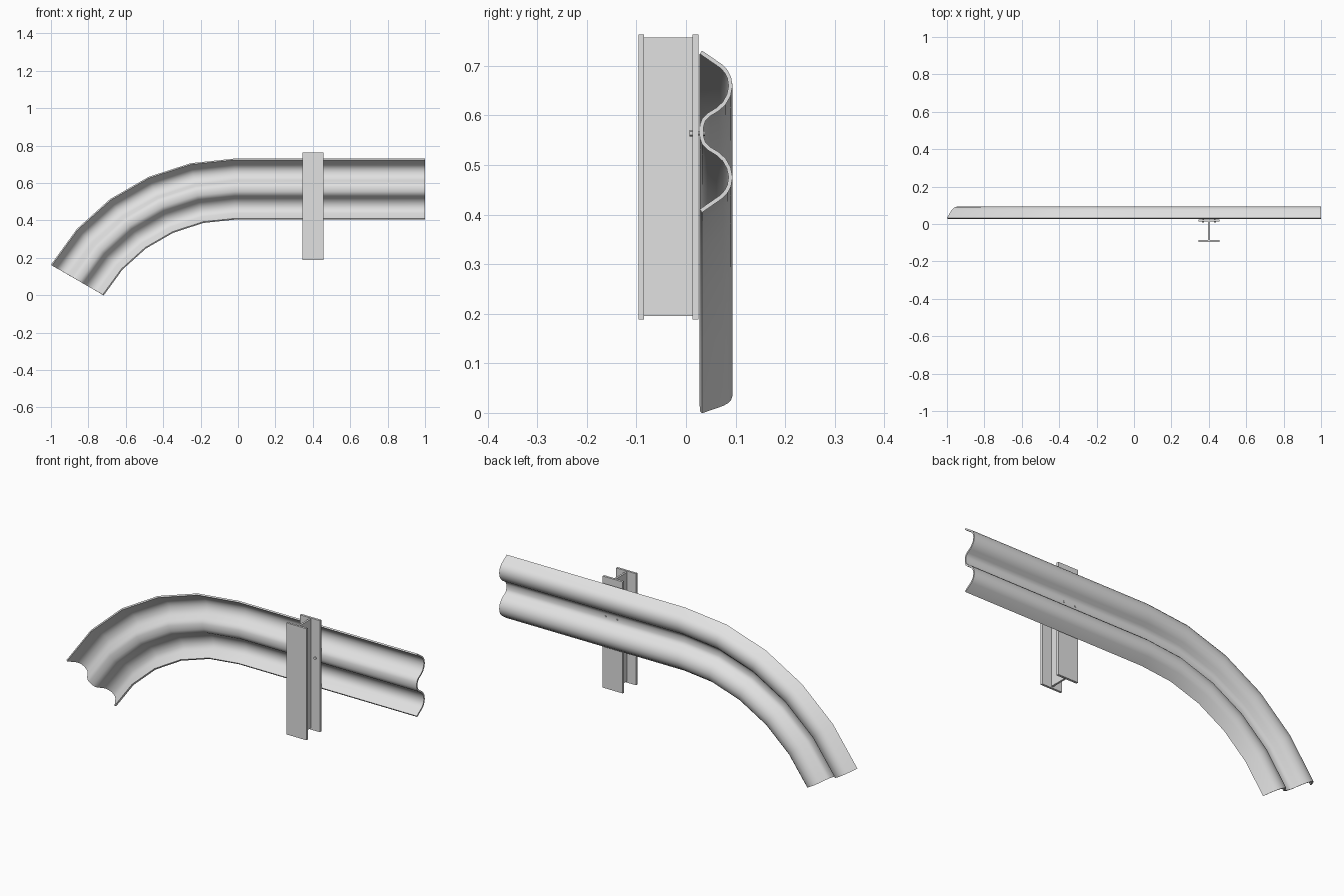
import bpy
import bmesh
import math

cube = bpy.data.objects.get("Cube")
if cube:
    bpy.data.objects.remove(cube, do_unlink=True)

# Single galvanised metal colour
metal = bpy.data.materials.new("galvanised_grey")
metal.use_nodes = True
metal.diffuse_color = (0.75, 0.75, 0.75, 1)
metal.node_tree.nodes["Principled BSDF"].inputs["Base Color"].default_value = metal.diffuse_color


def make_object(name, bm):
    bmesh.ops.recalc_face_normals(bm, faces=bm.faces[:])
    mesh = bpy.data.meshes.new(name)
    bm.to_mesh(mesh)
    bm.free()
    mesh.materials.append(metal)
    obj = bpy.data.objects.new(name, mesh)
    bpy.context.collection.objects.link(obj)
    return obj


def activate(obj):
    bpy.ops.object.select_all(action='DESELECT')
    obj.select_set(True)
    bpy.context.view_layer.objects.active = obj


def box(name, x, y, z):
    bm = bmesh.new()
    bmesh.ops.create_cube(bm, size=1)
    for v in bm.verts:
        for axis, (low, high) in enumerate((x, y, z)):
            v.co[axis] = low if v.co[axis] < 0 else high
    return make_object(name, bm)


def rod(name, x, z, radius, y_front, y_back, sides):
    bm = bmesh.new()
    bmesh.ops.create_cone(bm, cap_ends=True, segments=sides, radius1=radius,
                          radius2=radius, depth=y_back - y_front)
    for v in bm.verts:
        cx, cy, cz = v.co
        v.co = (x + cx, (y_front + y_back) / 2 + cz, z - cy)
    obj = make_object(name, bm)
    activate(obj)
    bpy.ops.object.shade_smooth_by_angle(angle=math.radians(40))


# Rail: double-wave section, mirrored about its valley and swept down an arc
RAIL_Z = 0.5675
ARC_X, ARC_Z = -0.017, -0.405
half = [(0.031, 0), (0.032, 0.013), (0.036, 0.024), (0.046, 0.034),
        (0.064, 0.045), (0.077, 0.057), (0.086, 0.073), (0.090, 0.092),
        (0.087, 0.109), (0.081, 0.121), (0.072, 0.131), (0.030, 0.160)]
section = [(y, -d) for y, d in reversed(half[1:])] + half
stations = [(1 - ARC_X, 0)] + [(0, math.radians(12 * i)) for i in range(6)]

bm = bmesh.new()
rows = []
for shift, angle in stations:
    row = []
    for y, d in section:
        radius = RAIL_Z + d - ARC_Z
        row.append(bm.verts.new((ARC_X + shift - radius * math.sin(angle), y,
                                 ARC_Z + radius * math.cos(angle))))
    rows.append(row)
for a, b in zip(rows, rows[1:]):
    for i in range(len(section) - 1):
        bm.faces.new((a[i], a[i + 1], b[i + 1], b[i]))
rail = make_object("guard_rail", bm)
solid = rail.modifiers.new("sheet_thickness", 'SOLIDIFY')
solid.thickness = 0.008
solid.offset = 0
solid.use_even_offset = True
activate(rail)
bpy.ops.object.modifier_apply(modifier=solid.name)
bpy.ops.object.shade_smooth_by_angle(angle=math.radians(35))

# I-beam post
POST_X = 0.401
flange_x = (POST_X - 0.057, POST_X + 0.057)
flange_z = (0.188, 0.763)
box("post_front_flange", flange_x, (-0.096, -0.085), flange_z)
box("post_back_flange", flange_x, (0.013, 0.025), flange_z)
box("post_web", (POST_X - 0.005, POST_X + 0.005), (-0.086, 0.014), (0.195, 0.757))

# Bolts joining rail and post
for side, offset in (("right", -0.032), ("left", 0.032)):
    x = POST_X + offset
    rod(side + "_bolt_shank", x, 0.564, 0.004, 0.008, 0.037, 12)
    rod(side + "_bolt_nut", x, 0.564, 0.007, 0.007, 0.013, 6)
    rod(side + "_bolt_head", x, 0.564, 0.005, 0.034, 0.038, 12)
